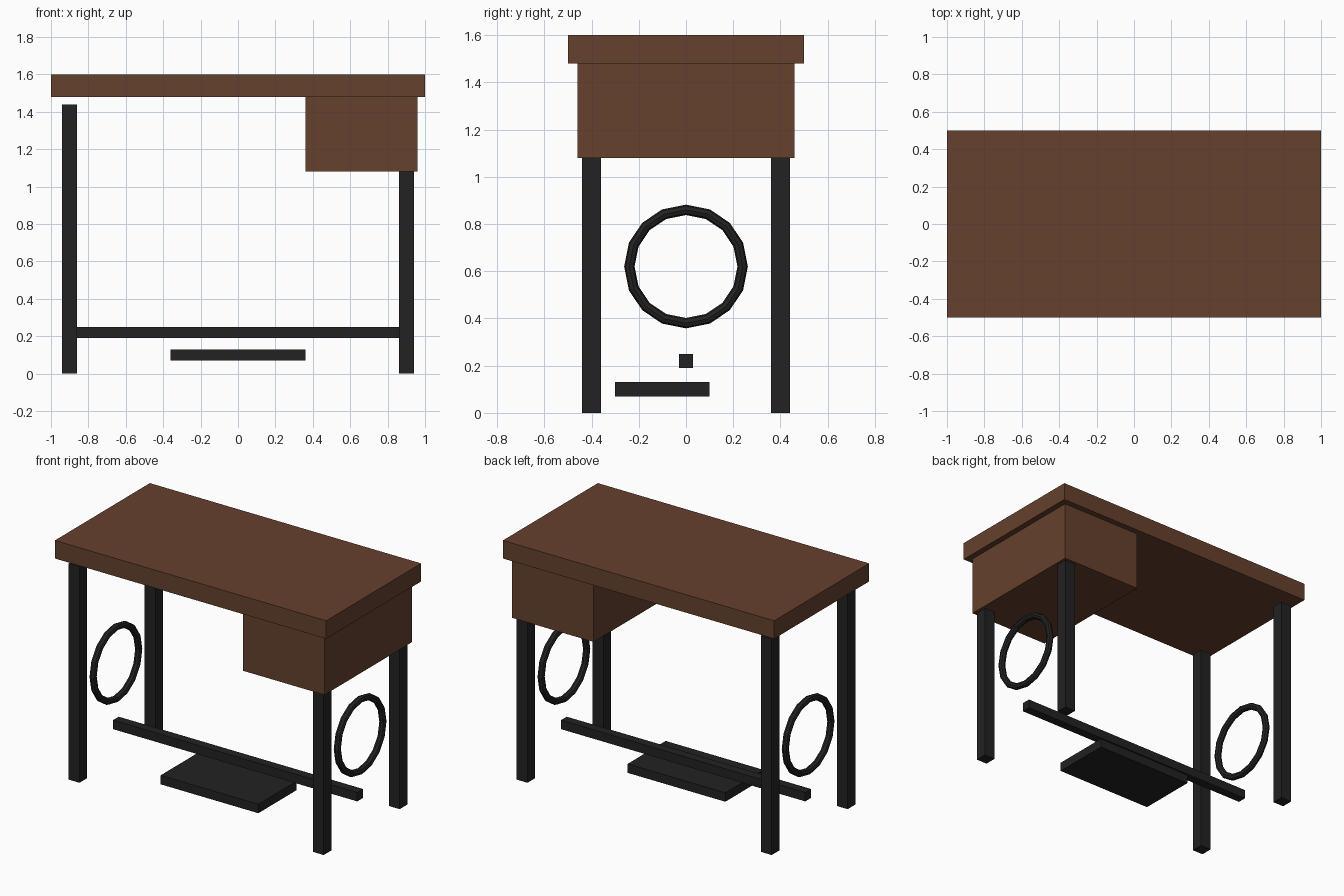
import bpy
import math

cube = bpy.data.objects.get("Cube")
if cube:
    bpy.data.objects.remove(cube, do_unlink=True)


def material(name, rgb):
    mat = bpy.data.materials.new(name)
    mat.use_nodes = True
    mat.diffuse_color = (*rgb, 1)
    mat.node_tree.nodes["Principled BSDF"].inputs["Base Color"].default_value = (*rgb, 1)
    return mat


WOOD = material("brown wood", (0.13, 0.052, 0.026))
IRON = material("black iron", (0.016, 0.016, 0.017))


def box(name, centre, size, mat):
    bpy.ops.mesh.primitive_cube_add(size=1, location=centre)
    obj = bpy.context.object
    obj.name = name
    obj.scale = size
    bpy.ops.object.transform_apply(location=False, rotation=False, scale=True)
    obj.data.materials.append(mat)


# Wooden top and the drawer case under its left end
box("table_top", (0, 0, 1.54), (2, 1, 0.12), WOOD)
box("drawer_case", (0.66, 0, 1.28), (0.6, 0.92, 0.4), WOOD)

# Legs and the upright wheel at each end
for side, x in (("left", 0.9), ("right", -0.9)):
    for end, y in (("front", -0.4), ("back", 0.4)):
        box(f"{end}_{side}_leg", (x, y, 0.72), (0.08, 0.08, 1.44), IRON)
    bpy.ops.mesh.primitive_torus_add(
        major_segments=16, minor_segments=8, major_radius=0.24, minor_radius=0.022,
        location=(x, 0, 0.62), rotation=(0, math.pi / 2, 0))
    wheel = bpy.context.object
    wheel.name = f"{side}_wheel"
    wheel.data.materials.append(IRON)

# Cross bar and foot pedal
box("cross_bar", (0, 0, 0.22), (1.8, 0.06, 0.06), IRON)
box("foot_pedal", (0, -0.1, 0.1), (0.72, 0.4, 0.06), IRON)
